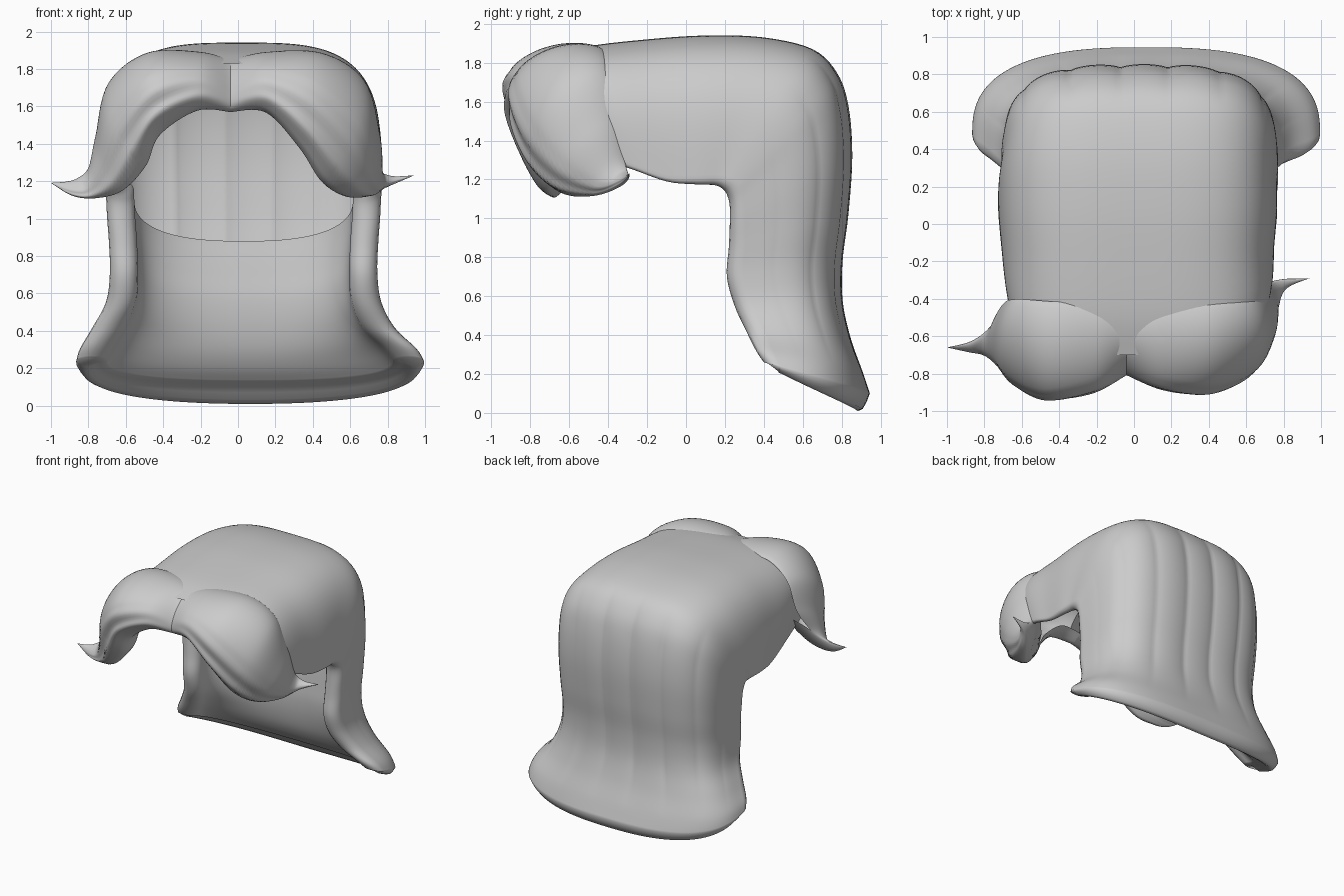
import bpy, bmesh
from math import sin, cos, pi
from mathutils import Vector as V

if "Cube" in bpy.data.objects:
    bpy.data.objects.remove(bpy.data.objects["Cube"])


def spline(keys, steps):
    """Catmull-Rom through tuples of numbers."""
    out = []
    for i in range(len(keys) - 1):
        a, b, c, d = (keys[max(i - 1, 0)], keys[i], keys[i + 1], keys[min(i + 2, len(keys) - 1)])
        for s in range(steps):
            t = s / steps
            out.append([q + .5 * t * (r - p + t * (2*p - 5*q + 4*r - s4 + t * (3*(q - r) + s4 - p)))
                        for p, q, r, s4 in zip(a, b, c, d)])
    out.append(list(keys[-1]))
    return out


def build(name, grids, fill=0):
    """Make one smooth object from grids of points."""
    bm = bmesh.new()
    for rows in grids:
        vs = [[bm.verts.new(p) for p in row] for row in rows]
        for r0, r1 in zip(vs, vs[1:]):
            for j in range(len(r0) - 1):
                bm.faces.new((r0[j], r0[j + 1], r1[j + 1], r1[j]))
    bmesh.ops.remove_doubles(bm, verts=bm.verts, dist=.0005)
    if fill:
        bmesh.ops.holes_fill(bm, edges=bm.edges, sides=fill)
    bmesh.ops.recalc_face_normals(bm, faces=bm.faces)
    for f in bm.faces:
        f.smooth = True
    me = bpy.data.meshes.new(name)
    bm.to_mesh(me)
    bm.free()
    ob = bpy.data.objects.new(name, me)
    bpy.context.collection.objects.link(ob)
    return ob


# Crown and back fall. Each station is an arch across the head:
# side edge y,z | ridge y,z | half width | centre x | lip radius | inner wall y,z
stations = [
    (-.62, 1.36, -.70, 1.83, .64, .01, .02, 0, 0),
    (-.30, 1.26, -.50, 1.885, .71, .025, .02, 0, 0),
    (-.10, 1.19, -.20, 1.92, .73, .02, .02, 0, 0),
    (.05, 1.175, .10, 1.94, .745, .02, .03, 0, 0),
    (.15, 1.17, .40, 1.93, .745, .02, .04, 0, 0),
    (.195, 1.145, .65, 1.87, .74, .03, .06, .62, .94),
    (.215, 1.11, .775, 1.75, .74, .03, .075, .62, .91),
    (.225, 1.06, .835, 1.58, .735, .03, .075, .62, .88),
    (.225, .97, .855, 1.32, .73, .03, .075, .61, .80),
    (.22, .85, .835, 1.02, .72, .03, .075, .60, .70),
    (.21, .70, .805, .78, .715, .03, .075, .59, .57),
    (.25, .55, .805, .58, .735, .03, .08, .60, .43),
    (.31, .42, .845, .39, .81, .03, .09, .63, .30),
    (.36, .32, .905, .22, .90, .055, .09, .68, .20),
    (.40, .26, .945, .10, .93, .065, .08, .74, .13),
]
STEPS, N, LIP = 5, 128, 8


def arch(base, depth, w, cx, n, groove=0):
    row = []
    for j in range(N + 1):
        t = pi * j / N
        c, s = cos(t), sin(t)
        k = (abs(c) ** n + abs(s) ** n) ** (-1 / n)
        k *= 1 - groove * (1 - abs(sin(9 * t + .3)) ** .6) * s * s
        p = base + depth * (k * s)
        row.append(V((cx + w * k * c, p.x, p.y)))
    return row


outer, liner = [], []
for i, (ey, ez, oy, oz, w, cx, r, iy, iz) in enumerate(spline(stations, STEPS)):
    v = i / STEPS
    e, o, inn = V((ey, ez)), V((oy, oz)), V((iy, iz))
    d = (o - e).normalized()
    base = e + d * r
    groove = .035 * max(0, min(1, (v - 5) / 2, (13 - v) / 2))
    row = arch(base, o - base, w, cx, 3.4 if v < 11 else 3.4 - .25 * (v - 11), groove)

    def lip(side):
        pts = []
        for k in range(LIP):
            a = pi * k / LIP
            p = base - d * (r * sin(a))
            pts.append(V((cx + side * (w - r - r * cos(a)), p.x, p.y)))
        return pts
    outer.append(lip(1) + row + lip(-1)[::-1])
    if v >= 7:
        liner.append(arch(base, inn - base, w - 2 * r, cx, 2.5))
# thick rounded hem rolls from the inner wall to the outer fall
last_in, last_out = liner[-1], row
for t in (.2, .4, .55, .7, .82, .92):
    push = sin(pi * t * t)
    liner.append([a.lerp(b, t) - V((0, 0, (.03 + .07 * sin(pi * j / N)) * push))
                  for j, (a, b) in enumerate(zip(last_in, last_out))])
liner.append(last_out)
build("hair_crown_and_back", [outer, liner], fill=LIP + 9)

# Fringe locks: lower edge xyz | upper edge xyz | outward bulge xyz
right = [
    (-.04, -.76, 1.57, -.04, -.56, 1.85, 0, -.11, .02),
    (.15, -.80, 1.57, .15, -.46, 1.875, 0, -.20, .07),
    (.33, -.78, 1.38, .44, -.44, 1.87, .03, -.26, .09),
    (.45, -.70, 1.20, .64, -.42, 1.75, .10, -.23, .04),
    (.57, -.60, 1.12, .71, -.36, 1.50, .10, -.15, 0),
    (.68, -.45, 1.12, .74, -.32, 1.29, .06, -.07, -.02),
    (.80, -.33, 1.17, .81, -.30, 1.23, .01, -.03, 0),
    (.94, -.29, 1.23, .94, -.29, 1.231, 0, 0, 0),
]
left = [
    (-.04, -.76, 1.57, -.04, -.56, 1.85, 0, -.11, .02),
    (-.22, -.82, 1.58, -.20, -.46, 1.875, 0, -.20, .07),
    (-.42, -.80, 1.45, -.47, -.44, 1.87, -.03, -.28, .09),
    (-.50, -.76, 1.28, -.65, -.42, 1.74, -.10, -.23, .04),
    (-.62, -.72, 1.15, -.71, -.44, 1.50, -.09, -.14, 0),
    (-.75, -.68, 1.11, -.77, -.55, 1.30, -.05, -.07, -.01),
    (-.88, -.67, 1.12, -.87, -.63, 1.21, -.01, -.03, 0),
    (-1.0, -.66, 1.19, -1.0, -.66, 1.191, 0, 0, 0),
]
for name, keys in (("fringe_right", right), ("fringe_left", left)):
    rows = []
    for i, s in enumerate(spline(keys, 8)):
        v = i / 8
        lo, up, bulge = V(s[:3]), V(s[3:6]), V(s[6:])
        start = -.35 * max(0, 1 - v / 6)
        end = pi * (1.3 + .7 * max(0, min(1, (v - 3) / 2)))
        row = []
        for j in range(49):
            a = start + (end - start) * j / 48
            # strand grooves near the lower edge
            k = 1 - .2 * max(0, -cos(a)) * sin(5 * a) ** 2 * min(1, v / 2)
            b = bulge * (sin(a) if sin(a) > 0 else .5 * sin(a))
            row.append((lo + up) / 2 + (up - lo) / 2 * cos(a) + b * k)
        rows.append(row)
    build(name, [rows])
